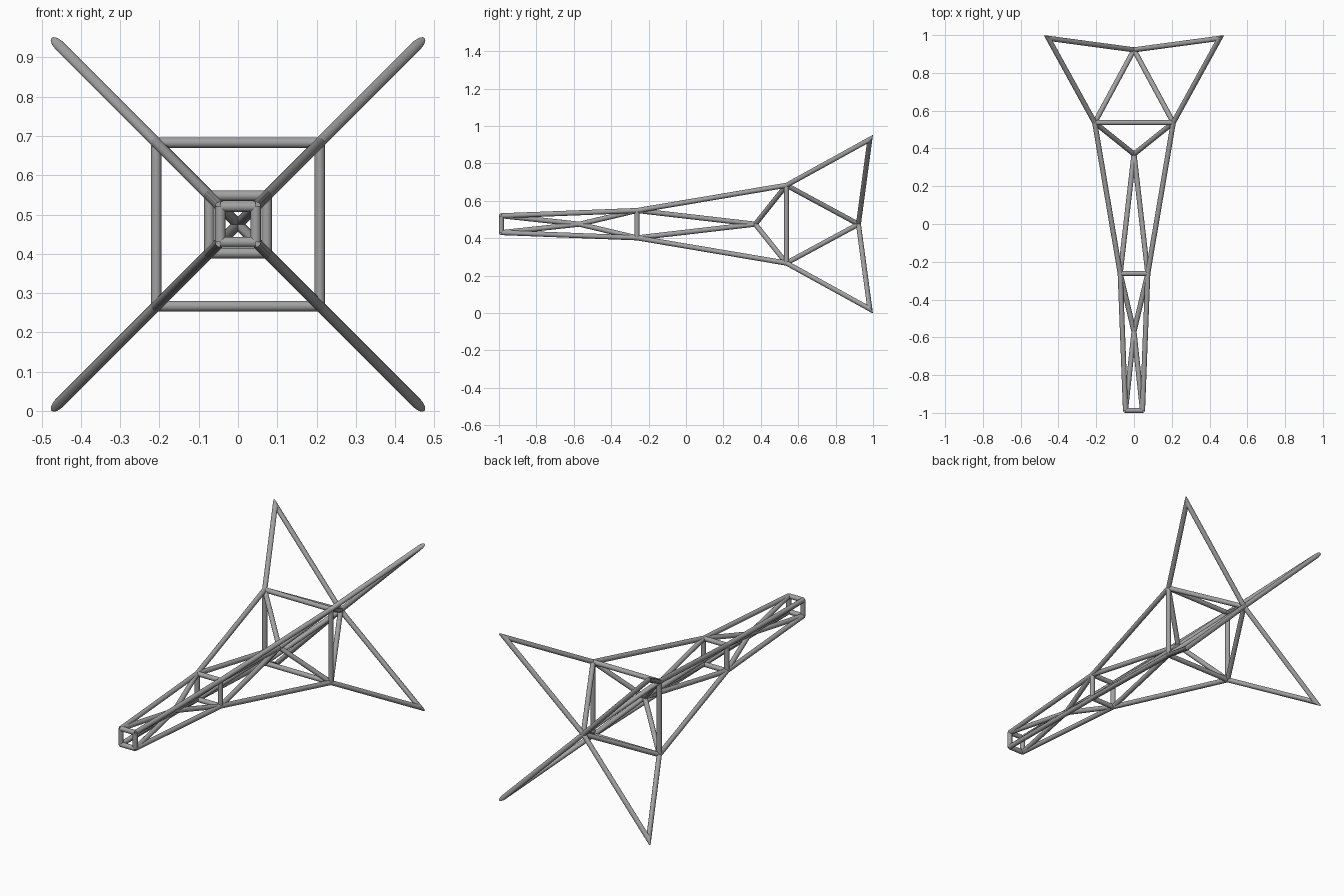
import bpy
import bmesh
from mathutils import Vector

cube = bpy.data.objects.get("Cube")
if cube:
    bpy.data.objects.remove(cube, do_unlink=True)

RADIUS = 0.0135
SIDES = 12
MID_Z = 0.475

steel = bpy.data.materials.new("grey steel")
steel.use_nodes = True
GREY = (0.36, 0.36, 0.36, 1)
steel.diffuse_color = GREY
steel.node_tree.nodes["Principled BSDF"].inputs["Base Color"].default_value = GREY


def ring(y, half):
    """Four corners of a square frame, in order around the long axis."""
    return [Vector((x * half, y, MID_Z + z * half))
            for x, z in ((1, 1), (-1, 1), (-1, -1), (1, -1))]


def hub(y):
    return Vector((0, y, MID_Z))


def add_bar(bm, a, b):
    """Round bar from a to b, smooth along its length with flat ends."""
    axis = b - a
    made = bmesh.ops.create_cone(bm, cap_ends=True, segments=SIDES,
                                 radius1=RADIUS, radius2=RADIUS,
                                 depth=axis.length)
    turn = axis.to_track_quat('Z', 'Y').to_matrix().to_4x4()
    turn.translation = (a + b) / 2
    bmesh.ops.transform(bm, matrix=turn, verts=made["verts"])
    for face in {f for v in made["verts"] for f in v.link_faces}:
        face.smooth = len(face.verts) == 4
        if not face.smooth:
            for edge in face.edges:
                edge.smooth = False


def finish(name, bm):
    mesh = bpy.data.meshes.new(name)
    bm.to_mesh(mesh)
    bm.free()
    mesh.materials.append(steel)
    obj = bpy.data.objects.new(name, mesh)
    bpy.context.collection.objects.link(obj)


def add_bars(name, pairs):
    bm = bmesh.new()
    for a, b in pairs:
        add_bar(bm, a, b)
    finish(name, bm)


def add_mitred_arm(name, arm_root, brace_root, tip):
    """Arm and brace meeting in a sharp mitred point at the tip."""
    to_arm = (arm_root - tip).normalized()
    to_brace = (brace_root - tip).normalized()
    whole = bmesh.new()
    for root, along, other in ((arm_root, to_arm, to_brace),
                               (brace_root, to_brace, to_arm)):
        bm = bmesh.new()
        add_bar(bm, root, tip - along * RADIUS * 4)
        bmesh.ops.bisect_plane(bm, geom=bm.verts[:] + bm.edges[:] + bm.faces[:],
                               plane_co=tip, plane_no=along - other,
                               clear_inner=True)
        part = bpy.data.meshes.new("mitred_bar")
        bm.to_mesh(part)
        bm.free()
        whole.from_mesh(part)
        bpy.data.meshes.remove(part)
    finish(name, whole)


# Joint positions along the truss
nose = ring(-0.987, 0.045)
waist = ring(-0.262, 0.073)
shoulder = ring(0.537, 0.208)
tips = ring(0.983, 0.4535)
front_hub, middle_hub, rear_hub = hub(-0.57), hub(0.37), hub(0.922)

# Square frames
for name, corners in (("nose_frame", nose), ("waist_frame", waist),
                      ("shoulder_frame", shoulder)):
    add_bars(name, zip(corners, corners[1:] + corners[:1]))

# Long corner bars
add_bars("front_rails", zip(nose, waist))
add_bars("middle_rails", zip(waist, shoulder))

# Inner braces running from the central hubs to the corners
for name, centre, corners in (("front_braces", front_hub, nose + waist),
                              ("middle_braces", middle_hub, waist + shoulder),
                              ("rear_braces", rear_hub, shoulder)):
    add_bars(name, [(centre, corner) for corner in corners])

# Flared rear arms with their braces
for side, root, tip in zip(("upper_left", "upper_right", "lower_right",
                            "lower_left"), shoulder, tips):
    add_mitred_arm(side + "_rear_arm", root, rear_hub, tip)
